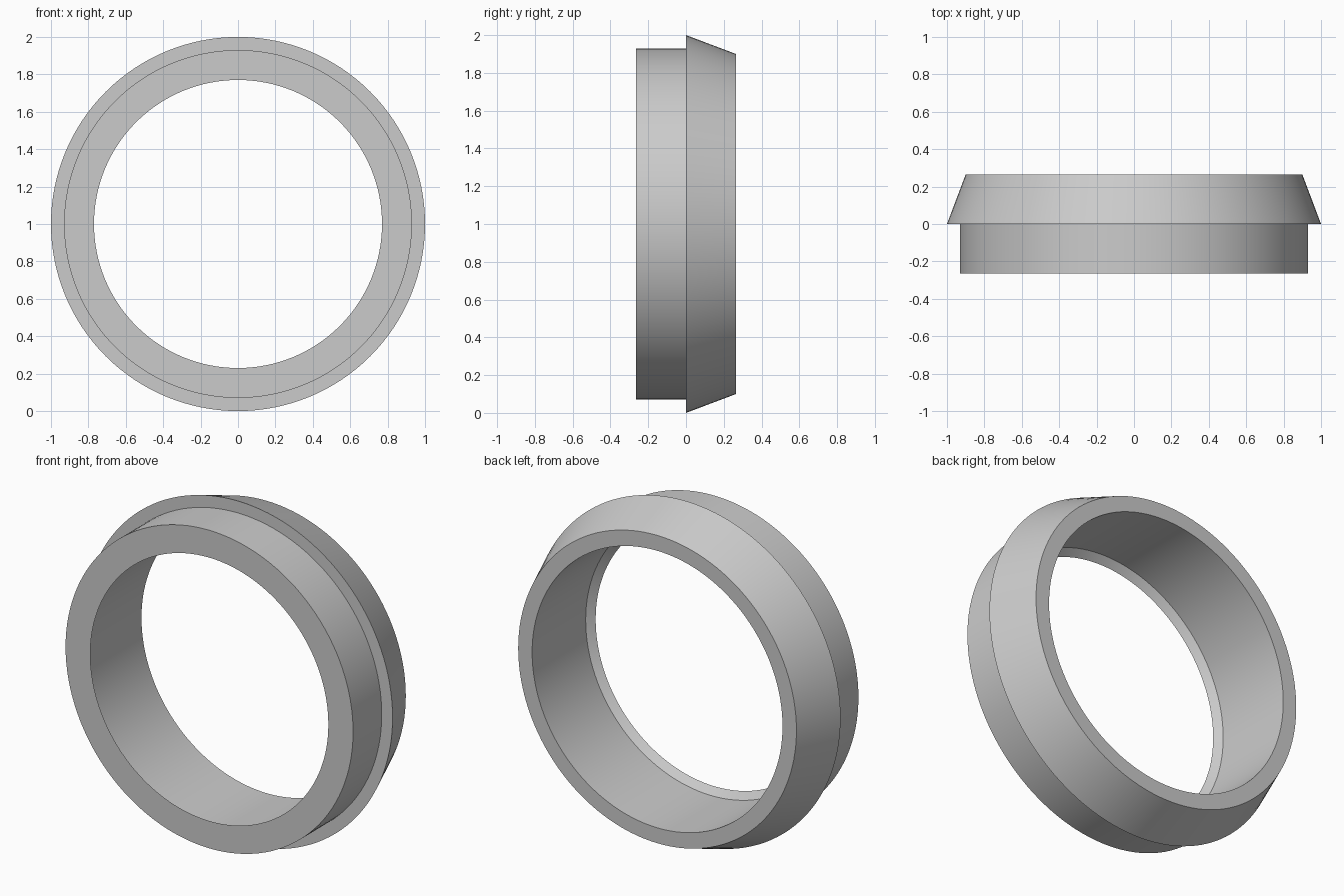
import bpy
import bmesh
import math
from mathutils import Vector

cube = bpy.data.objects.get("Cube")
if cube:
    bpy.data.objects.remove(cube, do_unlink=True)

# Single grey material
grey = bpy.data.materials.new("light_grey")
grey.use_nodes = True
colour = (0.6, 0.6, 0.6, 1.0)
grey.diffuse_color = colour
grey.node_tree.nodes["Principled BSDF"].inputs["Base Color"].default_value = colour

# Ring cross-section as (radius, y): collar, step, tapered flange, bore, chamfer
profile = [
    (0.77, -0.265), (0.93, -0.265), (0.93, 0.0), (1.0, 0.0),
    (0.90, 0.265), (0.81, 0.265), (0.81, -0.23),
]
centre = Vector((0, 0, 1))

# Revolve the cross-section around the y axis
bm = bmesh.new()
verts = [bm.verts.new((0, y, 1 + r)) for r, y in profile]
edges = [bm.edges.new((v, verts[(i + 1) % len(verts)])) for i, v in enumerate(verts)]
bmesh.ops.spin(bm, geom=verts + edges, cent=centre, axis=(0, 1, 0),
               angle=math.tau, steps=128, use_merge=True)
bmesh.ops.remove_doubles(bm, verts=bm.verts, dist=1e-5)
bmesh.ops.recalc_face_normals(bm, faces=bm.faces)

mesh = bpy.data.meshes.new("tapered_ring")
bm.to_mesh(mesh)
bm.free()
mesh.materials.append(grey)
ring = bpy.data.objects.new("tapered_ring", mesh)
bpy.context.collection.objects.link(ring)

# Smooth round surfaces with crisp rims
bpy.ops.object.select_all(action='DESELECT')
ring.select_set(True)
bpy.context.view_layer.objects.active = ring
bpy.ops.object.shade_smooth_by_angle(angle=math.radians(15))
